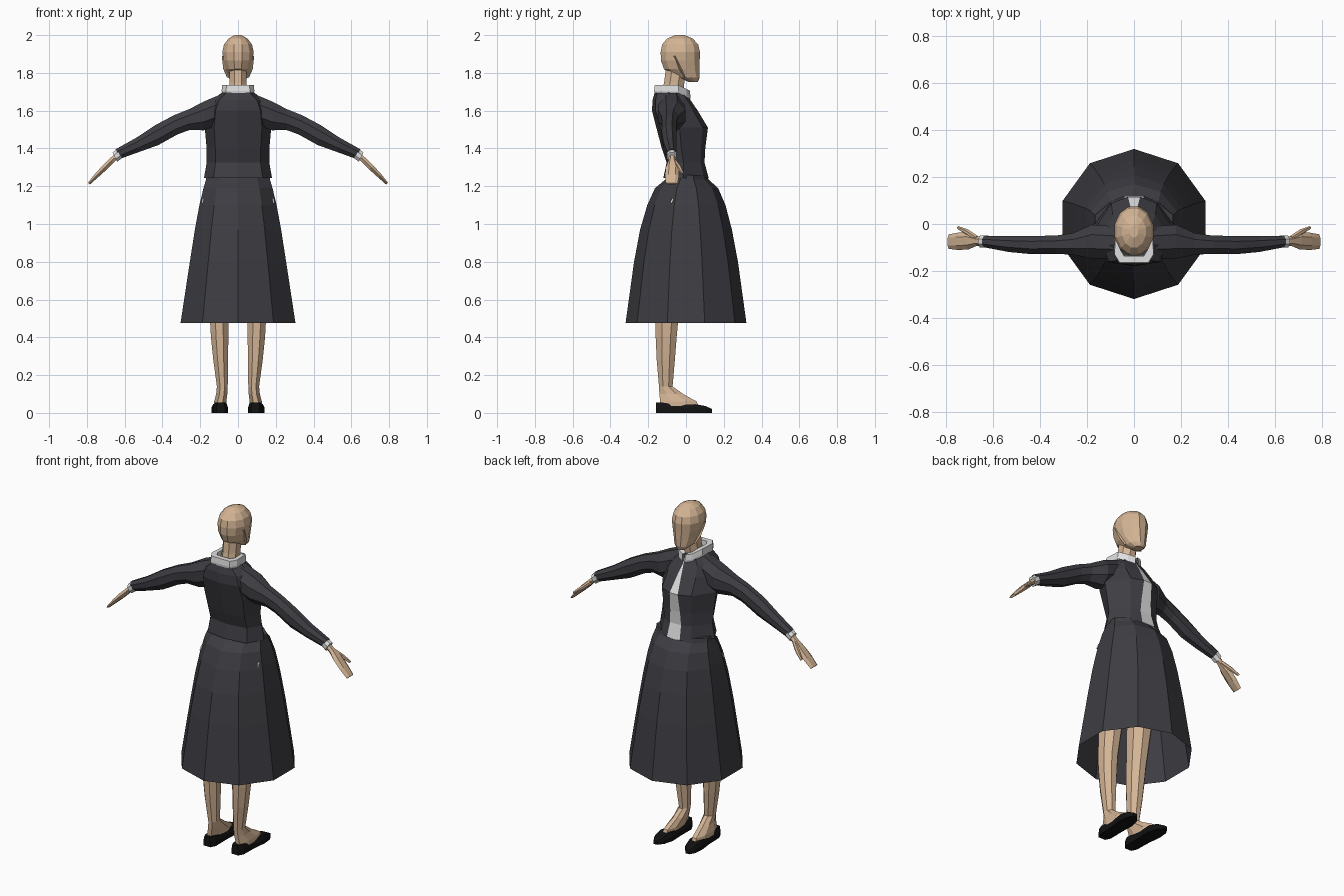
import bpy, bmesh, math
from mathutils import Vector


def material(name, rgb):
    m = bpy.data.materials.new(name)
    m.diffuse_color = (*rgb, 1)
    return m


DARK = material("charcoal cloth", (0.047, 0.046, 0.055))
SKIN = material("skin", (0.66, 0.46, 0.30))
WHITE = material("white cloth", (0.74, 0.74, 0.74))
BLACK = material("black leather", (0.006, 0.006, 0.006))


def oval(c, u, v, n, start=0.0):
    """Ring of n points round c, spanned by half-axes u and v."""
    c, u, v = Vector(c), Vector(u), Vector(v)
    a = [start + 2 * math.pi * i / n for i in range(n)]
    return [c + u * math.cos(t) + v * math.sin(t) for t in a]


def loft(name, rings, mats, closed=True, caps=(True, True), mirror=False, rule=None):
    """Skin rings of equal length; rule(ring, side) picks a material slot."""
    bm = bmesh.new()
    vs = [[bm.verts.new(p) for p in r] for r in rings]
    n = len(rings[0])
    for i in range(len(rings) - 1):
        for j in range(n if closed else n - 1):
            k = (j + 1) % n
            f = bm.faces.new((vs[i][j], vs[i][k], vs[i + 1][k], vs[i + 1][j]))
            f.material_index = rule(i, j) if rule else 0
    if caps[0]:
        f = bm.faces.new(vs[0][::-1])
        f.material_index = len(mats) - 1
    if caps[1]:
        bm.faces.new(vs[-1])
    bmesh.ops.recalc_face_normals(bm, faces=bm.faces)
    me = bpy.data.meshes.new(name)
    bm.to_mesh(me)
    bm.free()
    for m in mats:
        me.materials.append(m)
    ob = bpy.data.objects.new(name, me)
    bpy.context.collection.objects.link(ob)
    if mirror:
        ob.modifiers.new("Mirror", 'MIRROR')
    return ob


# Skirt: ten-sided bell, open below (z, centre y, half width, half depth)
skirt = [(1.26, 0.005, 0.175, 0.105), (1.235, 0.005, 0.178, 0.115),
         (1.19, 0.003, 0.192, 0.167), (1.10, 0.002, 0.215, 0.207),
         (0.97, 0, 0.240, 0.243), (0.80, 0, 0.268, 0.275), (0.475, 0, 0.32, 0.32)]
loft("skirt", [oval((0, y, z), (hx, 0, 0), (0, hy, 0), 10, math.pi / 2)
               for z, y, hx, hy in skirt], [DARK], caps=(True, False))

# Pocket trim: slim slits on the skirt hips
loft("pocket_trim", [[(0.186, -0.085, 1.11), (0.194, -0.085, 1.11),
                      (0.194, -0.075, 1.11), (0.186, -0.075, 1.11)],
                     [(0.182, -0.075, 1.135), (0.190, -0.075, 1.135),
                      (0.190, -0.065, 1.135), (0.182, -0.065, 1.135)]], [WHITE], mirror=True)


# Jacket with a white blouse strip down the front
def torso_ring(z, hx, yf, yb, w):
    d = yf - yb
    half = [(w, yf), (0.55 * hx, yf - 0.1 * d), (hx, yb + 0.45 * d), (0.72 * hx, yb + 0.08 * d)]
    pts = half + [(0, yb)] + [(-x, y) for x, y in half[::-1]]
    return [(x, y, z) for x, y in pts]


torso = [(1.243, 0.180, 0.120, -0.120, 0.042), (1.325, 0.166, 0.098, -0.103, 0.036),
         (1.40, 0.166, 0.102, -0.128, 0.032), (1.51, 0.176, 0.116, -0.157, 0.026),
         (1.60, 0.165, 0.062, -0.180, 0.012), (1.655, 0.140, 0.025, -0.177, 0.002),
         (1.70, 0.080, 0.0, -0.165, 0.001)]
loft("jacket", [torso_ring(*t) for t in torso], [DARK, WHITE],
     rule=lambda i, j: 1 if j == 8 else 0)

# Sleeves (x, top z, bottom z, centre y, half depth, lean)
sleeve = [(0.07, 1.702, 1.53, -0.08, 0.075, 0), (0.18, 1.655, 1.49, -0.075, 0.078, 0),
          (0.26, 1.612, 1.492, -0.085, 0.050, 0), (0.33, 1.58, 1.470, -0.088, 0.042, 0.01),
          (0.43, 1.527, 1.414, -0.09, 0.042, 0.01), (0.53, 1.458, 1.380, -0.085, 0.037, 0.012),
          (0.635, 1.398, 1.344, -0.075, 0.026, 0.014)]
loft("sleeve", [oval((x, y, (a + b) / 2), (0, r, 0), (k, 0, (a - b) / 2), 8, math.pi / 8)
                for x, a, b, y, r, k in sleeve], [DARK], mirror=True)

# Shirt cuffs
loft("cuff", [oval((x, -0.075, z), (0, 0.027, 0), (0.014, 0, 0.026), 8, math.pi / 8)
              for x, z in ((0.625, 1.374), (0.652, 1.354))], [WHITE], mirror=True)

# Hands: flat paddles sloping down and out, with thumbs
N = Vector((0.7, 0, 0.7))


def limb(name, stations):
    loft(name, [oval((x, y, z), (0, w, 0), N * t, 6) for x, y, z, w, t in stations],
         [SKIN], mirror=True)


limb("hand", [(0.635, -0.073, 1.365, 0.019, 0.018), (0.67, -0.073, 1.335, 0.020, 0.017),
              (0.705, -0.072, 1.300, 0.036, 0.018), (0.75, -0.074, 1.255, 0.037, 0.014),
              (0.79, -0.075, 1.213, 0.031, 0.008)])
limb("thumb", [(0.668, -0.062, 1.335, 0.012, 0.012), (0.71, -0.035, 1.298, 0.013, 0.012),
               (0.75, -0.016, 1.265, 0.007, 0.007)])

# Collar: folded band open at the throat
collar_half = [(0.008, 0.022), (0.045, 0.004), (0.080, -0.04), (0.085, -0.13), (0.062, -0.167)]
collar_path = collar_half + [(-x, y) for x, y in collar_half[::-1]]


def collar_ring(s, z):
    return [(x * s, -0.07 + (y + 0.07) * s, z - max(0, y + 0.04) * 0.5) for x, y in collar_path]


loft("collar", [collar_ring(1.0, 1.693), collar_ring(1.02, 1.705), collar_ring(0.98, 1.737),
                collar_ring(0.68, 1.737), collar_ring(0.66, 1.70)],
     [WHITE], closed=False, caps=(False, False))

# Neck and head (z, centre y, half width, half depth)
neck = [(1.68, -0.075, 0.055, 0.062), (1.75, -0.062, 0.048, 0.058), (1.83, -0.05, 0.048, 0.06)]
loft("neck", [oval((0, y, z), (hx, 0, 0), (0, hy, 0), 8, math.pi / 8)
              for z, y, hx, hy in neck], [SKIN])
head = [(1.752, 0.040, 0.026, 0.024), (1.775, 0.012, 0.052, 0.062),
        (1.82, -0.022, 0.068, 0.098), (1.865, -0.03, 0.080, 0.106),
        (1.91, -0.03, 0.086, 0.108), (1.95, -0.031, 0.077, 0.099),
        (1.982, -0.032, 0.052, 0.070), (2.0, -0.032, 0.018, 0.026)]
loft("head", [oval((0, y, z), (hx, 0, 0), (0, hy, 0), 12, math.pi / 12)
              for z, y, hx, hy in head], [SKIN])

# Jaw edges: low ridges at the ears
loft("ear", [[(x0, y - 0.012, z), (x0 + 0.018, y, z), (x0, y + 0.012, z)]
             for x0, y, z in ((0.040, -0.008, 1.775), (0.060, -0.03, 1.82), (0.068, -0.06, 1.89))],
     [SKIN], mirror=True)

# Legs running into the feet (z, x, y, half width, half depth)
leg = [(0.95, 0.095, -0.04, 0.085, 0.085), (0.70, 0.098, -0.075, 0.066, 0.078),
       (0.47, 0.099, -0.102, 0.052, 0.064), (0.40, 0.097, -0.105, 0.050, 0.060),
       (0.28, 0.092, -0.107, 0.042, 0.052), (0.14, 0.083, -0.107, 0.031, 0.039),
       (0.10, 0.086, -0.078, 0.032, 0.068), (0.06, 0.094, -0.04, 0.035, 0.105),
       (0.03, 0.096, -0.035, 0.034, 0.112)]
loft("leg", [oval((x, y, z), (hx, 0, 0), (0, hy, 0), 8, math.pi / 8)
             for z, x, y, hx, hy in leg], [SKIN], mirror=True)

# Slip-on shoes (y, half width, top z, centre x)
shoe = [(-0.16, 0.022, 0.055, 0.092), (-0.13, 0.037, 0.055, 0.092), (-0.03, 0.038, 0.042, 0.094),
        (0.05, 0.044, 0.046, 0.097), (0.105, 0.034, 0.036, 0.102), (0.138, 0.012, 0.020, 0.106)]
loft("shoe", [[(x - w, y, 0), (x + w, y, 0), (x + w, y, 0.6 * t), (x + 0.8 * w, y, t),
               (x - 0.8 * w, y, t), (x - w, y, 0.6 * t)] for y, w, t, x in shoe],
     [BLACK], mirror=True)
